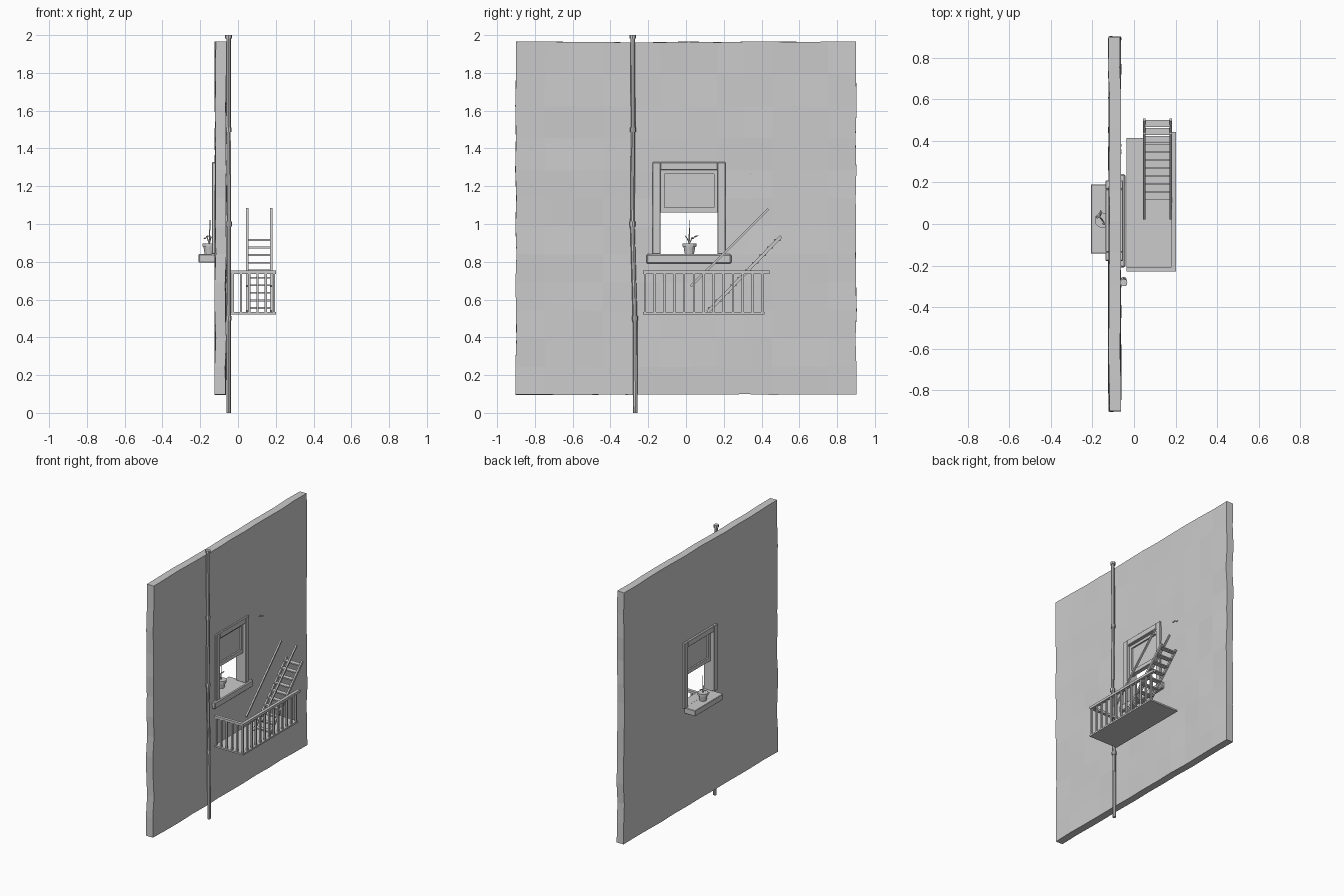
import bpy, bmesh, math, random
from mathutils import Vector

if "Cube" in bpy.data.objects:
    bpy.data.objects.remove(bpy.data.objects["Cube"])
random.seed(4)

grey = bpy.data.materials.new("plain_grey")
grey.diffuse_color = (0.6, 0.6, 0.6, 1)
grey.use_nodes = True
grey.node_tree.nodes["Principled BSDF"].inputs["Base Color"].default_value = grey.diffuse_color


def make(name, bm):
    bmesh.ops.recalc_face_normals(bm, faces=bm.faces)
    me = bpy.data.meshes.new(name)
    bm.to_mesh(me)
    bm.free()
    ob = bpy.data.objects.new(name, me)
    bpy.context.collection.objects.link(ob)
    me.materials.append(grey)
    return ob


def add_box(bm, x0, x1, y0, y1, z0, z1):
    vs = bmesh.ops.create_cube(bm, size=1)["verts"]
    for v in vs:
        v.co = Vector((x0 + (v.co.x + .5) * (x1 - x0),
                       y0 + (v.co.y + .5) * (y1 - y0),
                       z0 + (v.co.z + .5) * (z1 - z0)))


def boxes(name, items, bevel=0):
    bm = bmesh.new()
    for b in items:
        add_box(bm, *b)
    ob = make(name, bm)
    if bevel:
        m = ob.modifiers.new("bevel", "BEVEL")
        m.width = bevel
        m.segments = 1
    return ob


def add_rod(bm, a, b, r0, r1=None, n=8):
    a, b = Vector(a), Vector(b)
    d = b - a
    vs = bmesh.ops.create_cone(bm, cap_ends=True, segments=n, radius1=r0,
                               radius2=r0 if r1 is None else r1, depth=d.length)["verts"]
    q = d.to_track_quat('Z', 'Y')
    for v in vs:
        v.co = q @ v.co + (a + b) / 2


def rods(name, items):
    bm = bmesh.new()
    for it in items:
        add_rod(bm, *it)
    return make(name, bm)


# wall: uneven sheet with a window opening, thickened
def steps(a, b, n):
    return [a + (b - a) * i / n for i in range(n)]


ys = steps(-.9, -.135, 5) + steps(-.135, .167, 2) + steps(.167, .9, 5) + [.9]
zs = steps(.097, .84, 5) + steps(.84, 1.285, 3) + steps(1.285, 1.963, 4) + [1.963]
bm = bmesh.new()
grid = []
for y in ys:
    col = []
    for z in zs:
        near = -.2 < y < .25 and .8 < z < 1.33
        j = 0 if near else .004
        col.append(bm.verts.new((-.065 + random.uniform(-j, j), y + random.uniform(-j, j),
                                 z + random.uniform(-j, j) * .6)))
    grid.append(col)
for i in range(len(ys) - 1):
    for k in range(len(zs) - 1):
        cy, cz = (ys[i] + ys[i + 1]) / 2, (zs[k] + zs[k + 1]) / 2
        if -.135 < cy < .167 and .84 < cz < 1.285:
            continue
        bm.faces.new((grid[i][k], grid[i + 1][k], grid[i + 1][k + 1], grid[i][k + 1]))
bmesh.ops.delete(bm, geom=[v for v in bm.verts if not v.link_faces], context='VERTS')
wall = make("wall", bm)
for p in wall.data.polygons:
    if p.normal.x < 0:
        wall.data.flip_normals()
        break
m = wall.modifiers.new("thickness", "SOLIDIFY")
m.thickness = .056
m.offset = -1

# exposed brick edges
boxes("brick_chips", [(-.066, -.059, .338, .346, 1.262, 1.267),
                      (-.066, -.059, .350, .358, 1.264, 1.268),
                      (-.066, -.059, .372, .385, 1.252, 1.256)])

# window frame, sash and sills
boxes("window_frame", [(-.137, -.052, -.177, -.135, .84, 1.327),
                       (-.137, -.052, .167, .209, .84, 1.327),
                       (-.137, -.052, -.135, .167, 1.285, 1.327)], .003)
boxes("window_sash", [(-.105, -.075, -.135, -.115, 1.06, 1.285),
                      (-.105, -.075, .147, .167, 1.06, 1.285),
                      (-.105, -.075, -.115, .147, 1.06, 1.088),
                      (-.105, -.075, -.115, .147, 1.265, 1.285)])
boxes("window_pane", [(-.094, -.086, -.117, .149, 1.086, 1.267)])
boxes("outer_sill", [(-.10, -.042, -.209, .24, .79, .84)], .006)
boxes("inner_sill", [(-.208, -.095, -.142, .19, .797, .84)], .003)

# potted plant
px, py = -.152, .018
rods("flower_pot", [((px, py, .84), (px, py, .885), .024, .032, 12),
                    ((px, py, .88), (px, py, .897), .037, .037, 12)])
rods("plant_stem", [((px, py, .89), (px + .004, py - .001, 1.02), .004, .002, 6),
                    ((px, py, .895), (px - .012, py + .015, .93), .003, .003, 6),
                    ((px, py, .895), (px + .008, py - .012, .925), .003, .003, 6)])
bm = bmesh.new()
for (ax, ay, az), (dx, dy, dz) in [((px - .012, py + .015, .928), (.005, .037, .012)),
                                   ((px + .008, py - .012, .922), (-.005, -.012, .018)),
                                   ((px - .012, py + .015, .928), (-.022, .005, -.008))]:
    a, d = Vector((ax, ay, az)), Vector((dx, dy, dz))
    s = d.cross(Vector((0, 0, 1))).normalized() * .009
    up = Vector((0, 0, .004))
    rim = [bm.verts.new(c) for c in (a, a + d * .5 + s, a + d, a + d * .5 - s)]
    for tip in (a + d * .5 + up, a + d * .5 - up):
        t = bm.verts.new(tip)
        for i in range(4):
            bm.faces.new((rim[i], rim[(i + 1) % 4], t))
make("plant_leaves", bm)

# drain pipe: slightly bent sections with collars
pts = [(-.050, -.268, 0), (-.050, -.270, .5), (-.048, -.284, 1.0),
       (-.050, -.280, 1.5), (-.050, -.282, 2.0)]
items = [(pts[i], pts[i + 1], .012, .012, 8) for i in range(4)]
for x, y, z in pts[1:4]:
    items.append(((x, y, z - .012), (x, y, z + .012), .016, .016, 8))
items.append(((-.05, -.282, 1.982), (-.05, -.282, 2.0), .018, .018, 8))
rods("drain_pipe", items)

# balcony platform and railing
boxes("balcony_platform", [(-.036, .202, -.228, .415, .521, .533)])
boxes("railing_top", [(.18, .202, -.228, .442, .735, .753),
                      (-.036, .18, -.228, -.206, .735, .753)])
posts = [(.191, -.217 + i * .621 / 12) for i in range(13)]
posts += [(-.028 + i * .0438, -.217) for i in range(5)]
boxes("balusters", [(x - .006, x + .006, y - .006, y + .006, .53, .738) for x, y in posts])


# stair: sloped stringers, handrails and treads
def add_sloped_bar(bm, x, a, b, w, h):
    (y0, z0), (y1, z1) = a, b
    L = math.hypot(y1 - y0, z1 - z0)
    ang = math.atan2(z1 - z0, y1 - y0)
    for v in bmesh.ops.create_cube(bm, size=1)["verts"]:
        ly, lz = v.co.y * L, v.co.z * h
        v.co = Vector((x + v.co.x * w,
                       (y0 + y1) / 2 + ly * math.cos(ang) - lz * math.sin(ang),
                       (z0 + z1) / 2 + ly * math.sin(ang) + lz * math.cos(ang)))


for name, a, b, h in [("stringers", (.115, .535), (.503, .935), .017),
                      ("handrails", (.025, .67), (.436, 1.08), .012)]:
    bm = bmesh.new()
    for x in (.049, .176):
        add_sloped_bar(bm, x, a, b, .012, h)
    make(name, bm)
treads = []
for i in range(10):
    t = (i + .5) / 10
    y, z = .115 + t * .388, .535 + t * .40
    treads.append((.052, .173, y - .017, y + .017, z - .004, z + .005))
boxes("treads", treads)
